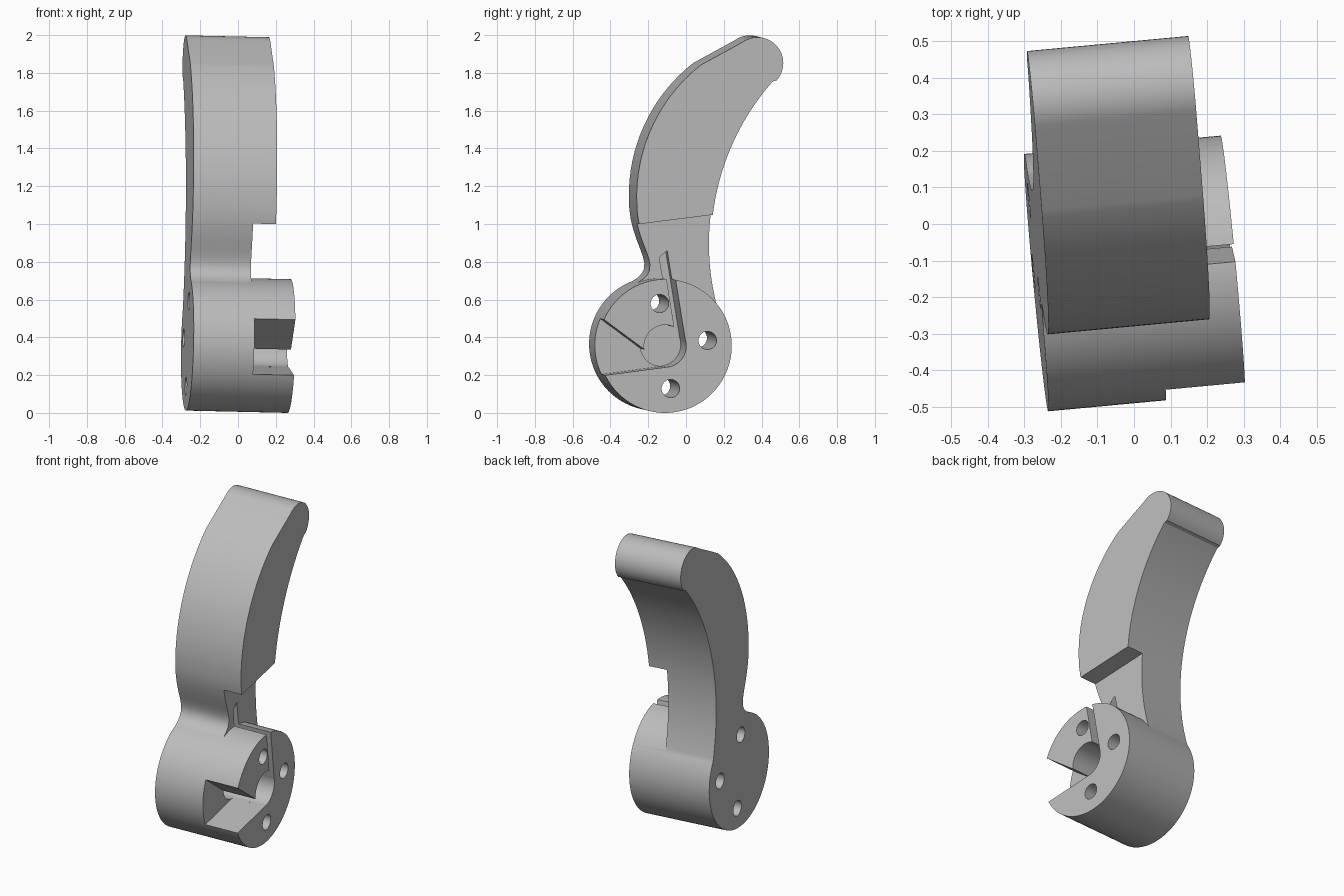
import bpy, bmesh
from math import cos, sin, radians, pi
from mathutils import Vector, Matrix

cube = bpy.data.objects.get("Cube")
if cube:
    bpy.data.objects.remove(cube, do_unlink=True)

grey = bpy.data.materials.new("plain_grey")
grey.use_nodes = True
grey.diffuse_color = (0.5, 0.5, 0.5, 1)
grey.node_tree.nodes["Principled BSDF"].inputs["Base Color"].default_value = (0.5, 0.5, 0.5, 1)

# Depths along the extrusion axis
BACK, FLOOR, LEVER, HUB = -0.29, 0.033, 0.154, 0.251
BORE = -0.06
HUB_C, HUB_R = Vector((-0.135, 0.361)), 0.354


def arc(cx, cy, r, a0, a1, n):
    """Points along an arc, angles in degrees."""
    steps = [radians(a0 + (a1 - a0) * i / n) for i in range(n + 1)]
    return [(cx + r * cos(a), cy + r * sin(a)) for a in steps]


def disc(c, r, n):
    return arc(c[0], c[1], r, 0, 360, n)[:-1]


def extrude(name, outline, u0, u1):
    """Solid made by pushing a side outline from depth u0 to depth u1."""
    bm = bmesh.new()
    face = bm.faces.new([bm.verts.new((u0, p[0], p[1])) for p in outline])
    res = bmesh.ops.extrude_face_region(bm, geom=[face])
    moved = [g for g in res["geom"] if isinstance(g, bmesh.types.BMVert)]
    bmesh.ops.translate(bm, vec=(u1 - u0, 0, 0), verts=moved)
    bmesh.ops.recalc_face_normals(bm, faces=bm.faces)
    mesh = bpy.data.meshes.new(name)
    bm.to_mesh(mesh)
    bm.free()
    mesh.materials.append(grey)
    ob = bpy.data.objects.new(name, mesh)
    bpy.context.collection.objects.link(ob)
    return ob


def combine(target, tool, operation):
    """Apply a boolean and discard the tool."""
    mod = target.modifiers.new(operation, 'BOOLEAN')
    mod.operation, mod.solver, mod.object = operation, 'EXACT', tool
    bpy.context.view_layer.objects.active = target
    bpy.ops.object.modifier_apply(modifier=mod.name)
    bpy.data.objects.remove(tool, do_unlink=True)


# Curved lever: inner edge, rounded tip, outer edge, fillet into the hub
inner = arc(1.414, 0.9, 1.297, 198, 138.5, 40)
tip = arc(0.362, 1.857, 0.137, -42, 126, 24)
outer = arc(0.606, 1.15, 0.885, 128, 180, 36)
fillet = [(-0.277, 1.08), (-0.269, 1.02), (-0.255, 0.965), (-0.237, 0.91), (-0.217, 0.86),
          (-0.203, 0.82), (-0.196, 0.785), (-0.199, 0.755), (-0.212, 0.73), (-0.232, 0.711),
          (-0.26, 0.692), (-0.2, 0.5)]
lever = extrude("lever_with_hub", inner + tip + outer + fillet, BACK, LEVER)


def step(v):
    """Height of the shoulder under the thick part of the lever."""
    return 1.038 + 0.126 * v


# Thin neck below the shoulder
neck = [(-0.6, 0.3), (0.6, 0.3), (0.6, step(0.6)), (-0.6, step(-0.6))]
combine(lever, extrude("neck_cutter", neck, FLOOR, 0.4), 'DIFFERENCE')

# Round hub
combine(lever, extrude("hub", disc(HUB_C, HUB_R, 120), BACK, HUB), 'UNION')

# Side notch and blind bore
notch = [(-0.6, 0.604), (-0.2, 0.309), (-0.13, 0.249), (-0.6, 0.187)]
combine(lever, extrude("notch_cutter", notch, FLOOR, 0.4), 'DIFFERENCE')
combine(lever, extrude("bore_cutter", disc(HUB_C, 0.112, 64), BORE, 0.4), 'DIFFERENCE')

# Straight slot from the bore up the neck to the shoulder
up = Vector((-0.163, 0.987))
side = Vector((0.987, 0.163))
slot = []
for offset in (0.111, 0.064):
    foot = HUB_C + side * offset
    t = (step(foot.x) - foot.y) / (up.y - 0.126 * up.x)
    pair = [foot, foot + up * t]
    slot += pair if not slot else pair[::-1]
combine(lever, extrude("slot_cutter", slot, BORE, 0.4), 'DIFFERENCE')

# Three through holes a quarter turn apart
for k in range(3):
    a = radians(97.5) - k * pi / 2
    centre = HUB_C + 0.227 * Vector((cos(a), sin(a)))
    combine(lever, extrude("hole_cutter", disc(centre, 0.048, 40), -0.4, 0.4), 'DIFFERENCE')

# Slight turn of the whole part
eu = Vector((0.9954, 0.093, -0.0226)).normalized()
ev = Vector((0, 0, 1)).cross(eu).normalized()
ew = eu.cross(ev)
turn = Matrix((eu, ev, ew)).transposed().to_4x4()
lever.data.transform(turn)
low = min(v.co.z for v in lever.data.vertices)
lever.data.transform(Matrix.Translation((0, 0, -low)))

bpy.ops.object.select_all(action='DESELECT')
lever.select_set(True)
bpy.context.view_layer.objects.active = lever
bpy.ops.object.shade_smooth_by_angle(angle=radians(25))
